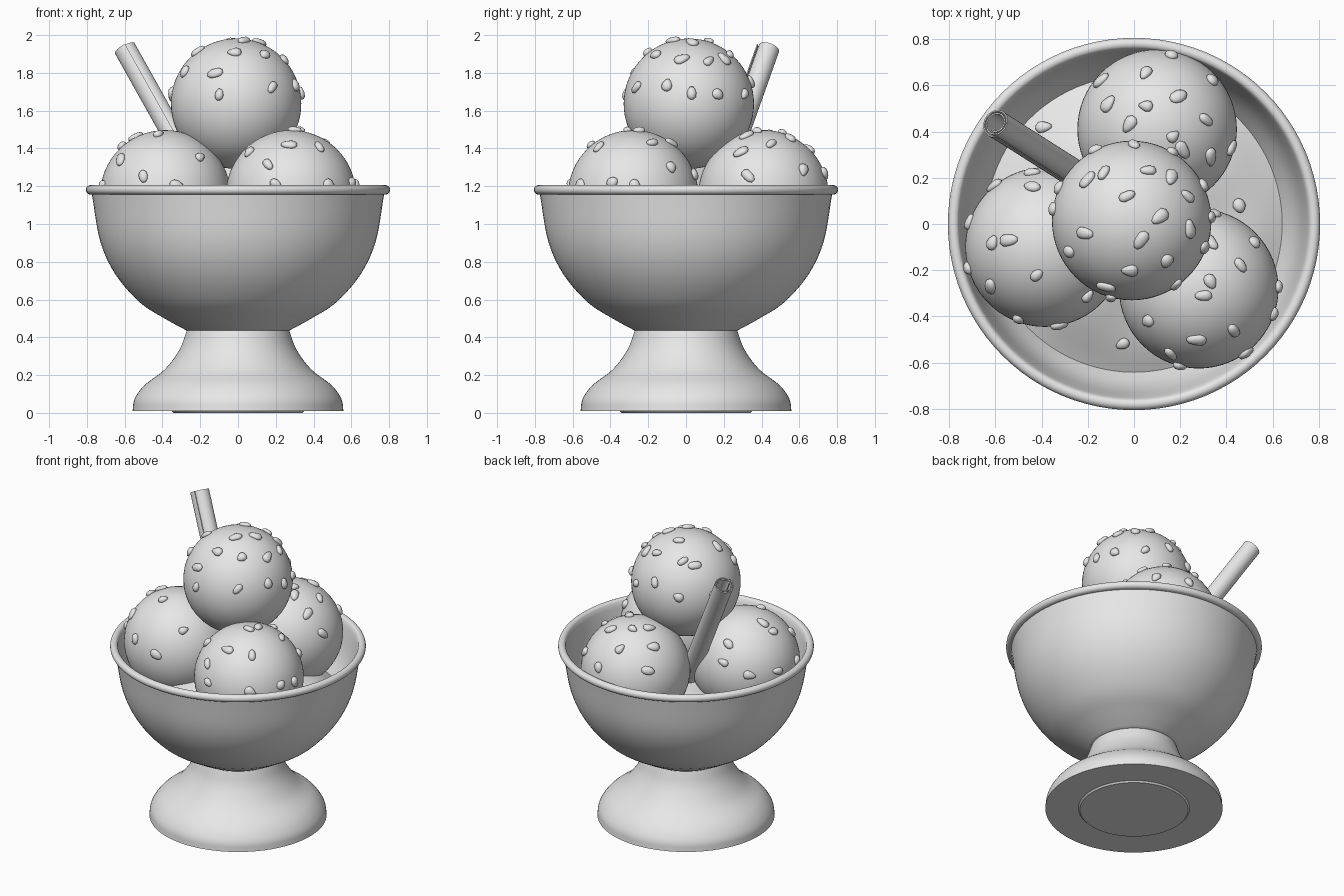
import bpy, bmesh, math, random
from mathutils import Vector, Matrix

cube = bpy.data.objects.get("Cube")
if cube:
    bpy.data.objects.remove(cube)
random.seed(4)

grey = bpy.data.materials.new("plain_grey")
grey.use_nodes = True
grey.diffuse_color = (0.8, 0.8, 0.8, 1)
grey.node_tree.nodes["Principled BSDF"].inputs["Base Color"].default_value = (0.8, 0.8, 0.8, 1)


def finish(name, bm, angle=40):
    """Turn a bmesh into a smooth-shaded object with the shared material."""
    bmesh.ops.recalc_face_normals(bm, faces=bm.faces)
    mesh = bpy.data.meshes.new(name)
    bm.to_mesh(mesh)
    bm.free()
    mesh.materials.append(grey)
    obj = bpy.data.objects.new(name, mesh)
    bpy.context.collection.objects.link(obj)
    bpy.ops.object.select_all(action='DESELECT')
    obj.select_set(True)
    bpy.context.view_layer.objects.active = obj
    bpy.ops.object.shade_smooth_by_angle(angle=math.radians(angle))
    return obj


def smooth_path(points, steps=5):
    """Catmull-Rom interpolation through a short list of profile points."""
    pts = [Vector(p) for p in points]
    pts = [2 * pts[0] - pts[1]] + pts + [2 * pts[-1] - pts[-2]]
    out = []
    for a, b, c, d in zip(pts, pts[1:], pts[2:], pts[3:]):
        for i in range(steps):
            t = i / steps
            out.append(0.5 * (2 * b + (c - a) * t + (2 * a - 5 * b + 4 * c - d) * t ** 2
                              + (3 * b - a - 3 * c + d) * t ** 3))
    return out + [pts[-2]]


def lathe(name, profile, segments=96):
    """Revolve (radius, height) points around the z axis."""
    bm = bmesh.new()
    verts = [bm.verts.new((r, 0, z)) for r, z in profile]
    edges = [bm.edges.new(pair) for pair in zip(verts, verts[1:])]
    bmesh.ops.spin(bm, geom=verts + edges, cent=(0, 0, 0), axis=(0, 0, 1),
                   angle=math.tau, steps=segments, use_duplicate=False)
    bmesh.ops.remove_doubles(bm, verts=bm.verts, dist=1e-4)
    return finish(name, bm)


# Pedestal foot
foot = smooth_path([(0.558, 0.01), (0.547, 0.075), (0.494, 0.148), (0.388, 0.23),
                    (0.31, 0.335), (0.27, 0.44)])
lathe("foot", [Vector((0, 0)), Vector((0.34, 0)), Vector((0.35, 0.01))] + foot + [Vector((0, 0.46))])

# Bowl with rolled rim and a steep inner wall
outer = smooth_path([(0.27, 0.435), (0.38, 0.495), (0.52, 0.585), (0.65, 0.735),
                     (0.73, 0.91), (0.773, 1.155)])
rim = [Vector((0.78 + 0.025 * math.cos(a), 1.181 + 0.025 * math.sin(a)))
       for a in (math.pi * (i / 10 - 0.5) for i in range(14))]
inner = smooth_path([(0.752, 1.165), (0.71, 0.98), (0.64, 0.85), (0.5, 0.66), (0.25, 0.5)])
lathe("bowl", [Vector((0, 0.43))] + outer + rim + inner + [Vector((0, 0.48))])


# Soft domed cream filling
def cream_height(x, y):
    r = min(math.hypot(x, y) / 0.64, 1)
    wave = 0.02 * math.sin(9 * x + 1) * math.cos(8 * y)
    return 0.85 + (0.2 + wave * 2) * (1 - r * r)


bm = bmesh.new()
rings, spokes = 16, 64
grid = [[bm.verts.new((0.645 * k / rings * math.cos(math.tau * s / spokes),
                       0.645 * k / rings * math.sin(math.tau * s / spokes), 0))
         for s in range(spokes)] for k in range(1, rings + 1)]
center = bm.verts.new((0, 0, 0))
for s in range(spokes):
    n = (s + 1) % spokes
    bm.faces.new((center, grid[0][s], grid[0][n]))
    for a, b in zip(grid, grid[1:]):
        bm.faces.new((a[s], b[s], b[n], a[n]))
for v in bm.verts:
    v.co.z = cream_height(v.co.x, v.co.y)
finish("cream_filling", bm)


def add_nut(bm, point, normal):
    """Add a lumpy nut piece lying flat against a surface."""
    size = random.uniform(0.85, 1.1)
    turn = normal.to_track_quat('Z', 'Y').to_matrix().to_4x4()
    spin = Matrix.Rotation(random.uniform(0, math.tau), 4, 'Z')
    scale = Matrix.Diagonal((0.038 * size, 0.027 * size, 0.019, 1))
    new = bmesh.ops.create_icosphere(bm, subdivisions=2, radius=1)["verts"]
    lean = random.uniform(-0.25, 0.25)
    for v in new:
        v.co.y *= 1 + lean * v.co.x
        v.co = v.co * (1 + 0.12 * math.sin(3 * v.co.x + size * 40))
    bmesh.ops.transform(bm, matrix=Matrix.Translation(point) @ turn @ spin @ scale, verts=new)


# Ice cream scoops, each with nut pieces placed from above (hundredths)
RADIUS = 0.345
scoops = {
    "top_scoop": ((-0.01, 0.015, 1.637), [
        (-13, 22), (6, 23), (16, 20), (-3, 12), (23, 12), (11, 3), (-21, -4), (-28, -12),
        (3, -7), (-2, -20), (14, -16), (-12, -27), (24, -2), (-20, 19), (-17, 33), (0, 34),
        (17, 31), (-33, 16), (-36, 7), (18, -26), (33, 3), (30, 17), (-10, -32), (30, -10)]),
    "right_scoop": ((-0.385, -0.1, 1.152), [
        (-44, 22), (-44, 16), (-61, 17), (-71, 1), (-61, -8), (-54, -7), (-72, -19),
        (-62, -27), (-42, -22), (-50, -41), (-32, -45), (-20, -31)]),
    "left_scoop": ((0.28, -0.28, 1.152), [
        (34, 4), (52, -8), (46, -18), (33, -25), (30, -31), (6, -42), (27, -50), (43, -46),
        (16, -56), (20, -61), (49, -56), (64, -27), (60, -39), (33, -8)]),
    "back_scoop": ((0.1, 0.41, 1.152), [
        (5, 65), (16, 73), (34, 62), (-14, 62), (-11, 52), (5, 51), (19, 55), (31, 45),
        (-2, 43), (17, 38), (33, 29), (42, 33), (21, 32)]),
}
for name, (pos, spots) in scoops.items():
    bm = bmesh.new()
    bmesh.ops.create_uvsphere(bm, u_segments=64, v_segments=32, radius=RADIUS,
                              matrix=Matrix.Translation(pos))
    finish(name, bm)
    bm = bmesh.new()
    for x, y in spots:
        flat = Vector((x / 100 - pos[0], y / 100 - pos[1], 0))
        if flat.length > RADIUS * 0.99:
            flat *= RADIUS * 0.99 / flat.length
        flat.z = math.sqrt(RADIUS ** 2 - flat.length_squared)
        add_nut(bm, Vector(pos) + flat * 1.01, flat.normalized())
    finish(name + "_nuts", bm, 80)

# Nut pieces lying on the cream
bm = bmesh.new()
for x, y in ((-0.39, 0.42), (0.455, 0.08), (-0.05, -0.52)):
    add_nut(bm, Vector((x, y, cream_height(x, y) + 0.01)), Vector((x, y, 1.5)).normalized())
finish("loose_nuts", bm, 80)

# Rolled wafer: a spiral sheet swept along a leaning axis
tip = Vector((-0.597, 0.437, 1.932))
axis = Vector((-0.56, 0.355, 1)).normalized()
frame = axis.to_track_quat('Z', 'Y').to_matrix().to_4x4()
bm = bmesh.new()
turns, count, length = 2.1, 70, 1.1
rows = []
for i in range(count + 1):
    t = i / count
    a, r = math.tau * turns * t, 0.034 + 0.025 * t
    rows.append([bm.verts.new((q * math.cos(a), q * math.sin(a), z))
                 for q, z in ((r, 0), (r + 0.006, 0), (r + 0.006, -length), (r, -length))])
for a, b in zip(rows, rows[1:]):
    for j in range(4):
        k = (j + 1) % 4
        bm.faces.new((a[j], a[k], b[k], b[j]))
for end in (rows[0], rows[-1]):
    bm.faces.new(end)
bmesh.ops.transform(bm, matrix=Matrix.Translation(tip) @ frame, verts=bm.verts)
finish("wafer_roll", bm)
